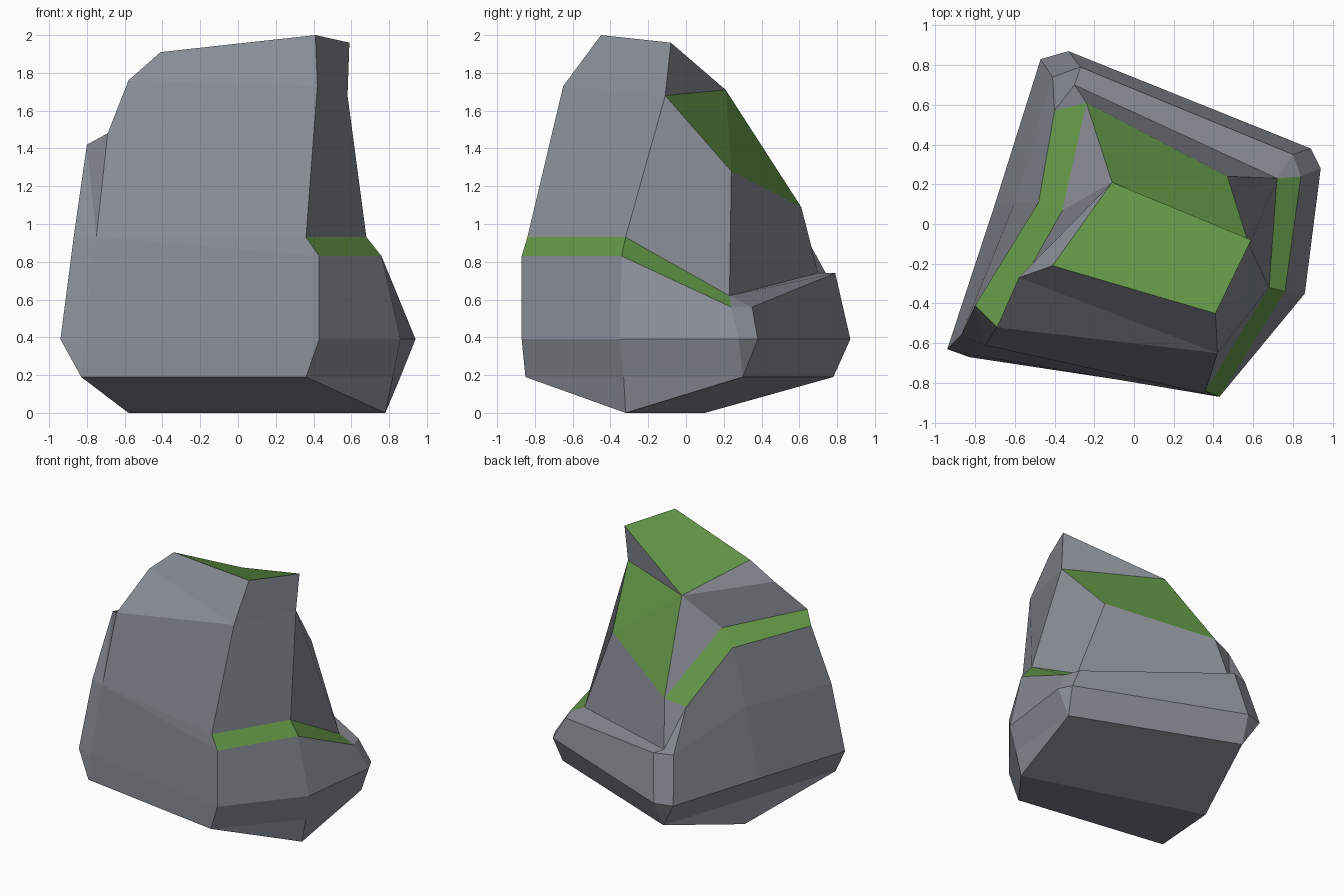
import bpy
import bmesh

default_cube = bpy.data.objects.get("Cube")
if default_cube:
    bpy.data.objects.remove(default_cube, do_unlink=True)


def make_material(name, colour):
    material = bpy.data.materials.new(name)
    material.use_nodes = True
    material.diffuse_color = colour
    shader = next(n for n in material.node_tree.nodes if n.type == 'BSDF_PRINCIPLED')
    shader.inputs["Base Color"].default_value = colour
    shader.inputs["Roughness"].default_value = 0.9
    return material


# Markers that let neighbouring ridges meet in a shared corner
SIDE = "same corner as the previous ridge"
DOWN = "same corner as the ring below"

ROCK, MOSS = range(2)

# Each ring runs round the stone along nine ridges:
# front right, right, back right pair, back left pair, left, front left pair
foot = [(0.78, -0.32, 0), SIDE, SIDE, SIDE,
        (-0.58, 0.1, 0), SIDE, SIDE, SIDE, SIDE]

underside = [(0.36, -0.85, 0.19), (0.82, -0.33, 0.19), (0.86, 0.3, 0.19), SIDE,
             (-0.35, 0.78, 0.19), SIDE, (-0.59, 0.05, 0.19),
             (-0.83, -0.67, 0.19), SIDE]

waist = [(0.43, -0.87, 0.39), (0.86, -0.35, 0.39), (0.94, 0.28, 0.39),
         (0.89, 0.38, 0.39), (-0.33, 0.87, 0.39), (-0.47, 0.83, 0.39),
         (-0.7, 0.1, 0.39), (-0.94, -0.63, 0.39), (-0.81, -0.66, 0.39)]

rim = [(0.43, -0.87, 0.83), (0.76, -0.34, 0.83), (0.84, 0.24, 0.56),
       (0.8, 0.35, 0.56), (-0.27, 0.79, 0.74), (-0.41, 0.74, 0.74),
       (-0.6, 0.11, 0.93), (-0.87, -0.56, 0.93), (-0.75, -0.61, 0.93)]

ledge = [(0.36, -0.84, 0.93), (0.68, -0.32, 0.93), (0.72, 0.23, 0.62), SIDE,
         (-0.3, 0.7, 0.74), (-0.4, 0.57, 1.05), (-0.48, 0.11, 1.36),
         (-0.8, -0.41, 1.42), DOWN]

shoulder = [(0.42, -0.65, 1.73), (0.58, -0.11, 1.68), (0.47, 0.24, 1.28), SIDE,
            (-0.24, 0.61, 1.09), SIDE, (-0.36, 0.07, 1.47),
            (-0.69, -0.52, 1.48), SIDE]

brow = [DOWN, DOWN, (-0.11, 0.21, 1.71), SIDE, SIDE, SIDE, SIDE,
        (-0.58, -0.27, 1.76), SIDE]

crown = [(0.41, -0.45, 2), (0.59, -0.08, 1.96), DOWN, DOWN, DOWN, DOWN, DOWN,
         (-0.41, -0.21, 1.91), SIDE]

# Moss grows on the ledges and the sloping back, listed by lower ring and ridge
moss_patches = {"rim": {0, 1}, "ledge": {5, 6}, "shoulder": {1, 3}}

rings = {"foot": foot, "underside": underside, "waist": waist, "rim": rim,
         "ledge": ledge, "shoulder": shoulder, "brow": brow, "crown": crown}

bm = bmesh.new()


def place_ring(corners, below):
    """Turn one ring of corners into vertices, reusing the shared ones."""
    placed = []
    for ridge, corner in enumerate(corners):
        if corner is SIDE:
            placed.append(placed[-1])
        elif corner is DOWN:
            placed.append(below[ridge])
        else:
            placed.append(bm.verts.new(corner))
    return placed


def add_face(corners, material_index):
    """Make a face, dropping repeated corners and skipping collapsed faces."""
    corners = list(dict.fromkeys(corners))
    if len(corners) > 2:
        face = bm.faces.new(corners)
        face.material_index = material_index
        face.smooth = False


# Skin the stone from ring to ring
lower, lower_name = None, None
for name, corners in rings.items():
    upper = place_ring(corners, lower)
    if lower:
        patches = moss_patches.get(lower_name, set())
        for ridge in range(len(upper)):
            after = (ridge + 1) % len(upper)
            add_face([lower[after], upper[after], upper[ridge], lower[ridge]],
                     MOSS if ridge in patches else ROCK)
    lower, lower_name = upper, name

# Mossy top
add_face(lower, MOSS)

bmesh.ops.recalc_face_normals(bm, faces=bm.faces)
mesh = bpy.data.meshes.new("mossy_boulder")
bm.to_mesh(mesh)
bm.free()

mesh.materials.append(make_material("grey_rock", (0.25, 0.27, 0.305, 1)))
mesh.materials.append(make_material("green_moss", (0.12, 0.29, 0.06, 1)))
boulder = bpy.data.objects.new("mossy_boulder", mesh)
bpy.context.collection.objects.link(boulder)
